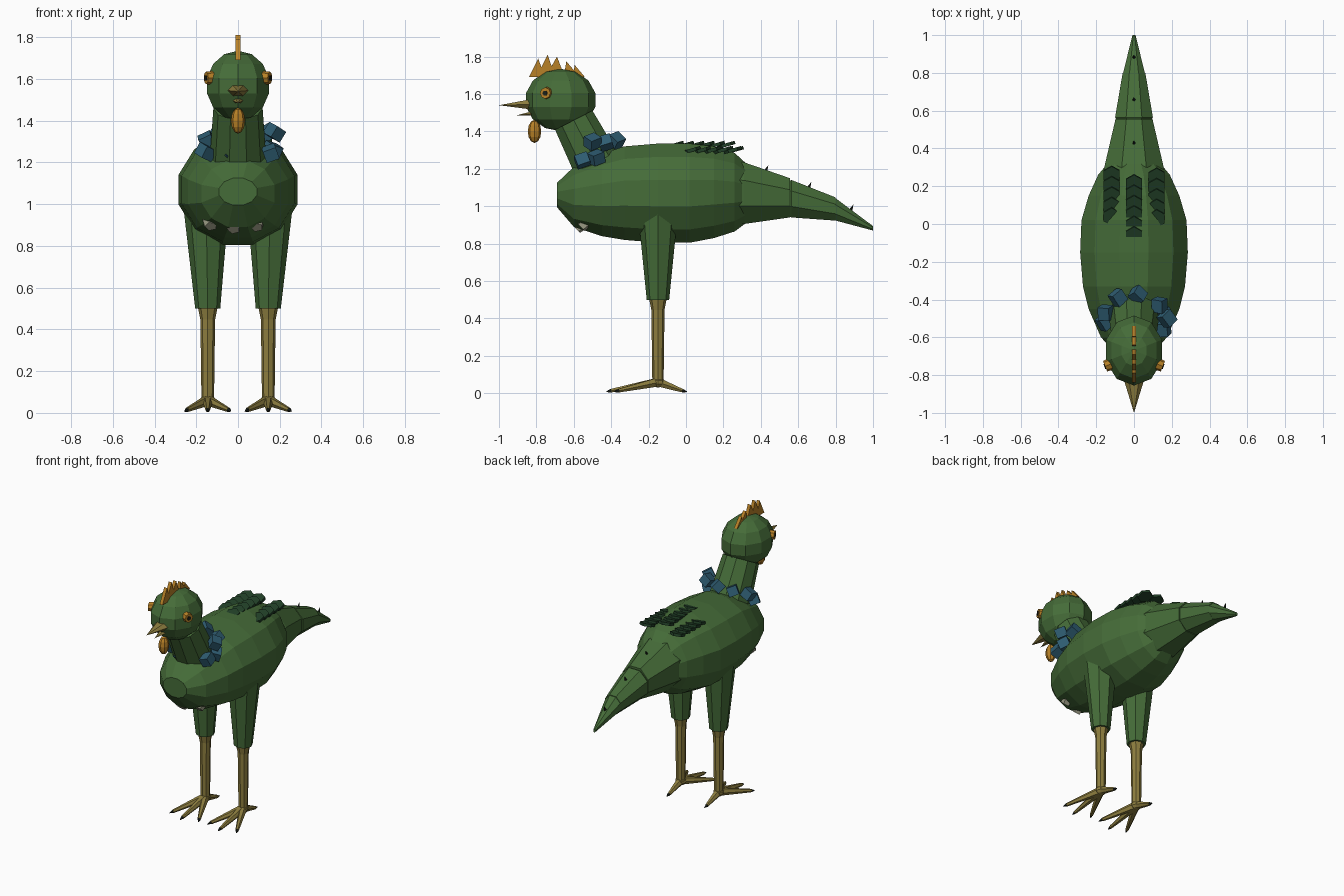
import bpy, bmesh
from math import cos, sin, pi, radians
from mathutils import Vector, Matrix, Euler

cube = bpy.data.objects.get("Cube")
if cube:
    bpy.data.objects.remove(cube, do_unlink=True)


def material(name, rgb):
    m = bpy.data.materials.new(name)
    m.use_nodes = True
    m.diffuse_color = (*rgb, 1)
    bsdf = m.node_tree.nodes["Principled BSDF"]
    bsdf.inputs["Base Color"].default_value = (*rgb, 1)
    bsdf.inputs["Roughness"].default_value = 0.8
    return m


GREEN = material("leaf green", (0.06, 0.15, 0.04))
DARK = material("dark green", (0.015, 0.05, 0.02))
OLIVE = material("horn olive", (0.27, 0.21, 0.05))
ORANGE = material("amber orange", (0.48, 0.22, 0.02))
BLUE = material("slate blue", (0.028, 0.11, 0.17))
BLACK = material("claw black", (0.01, 0.014, 0.01))
CREAM = material("pale scale", (0.35, 0.35, 0.25))


def finish(name, bm, mat):
    bmesh.ops.recalc_face_normals(bm, faces=bm.faces)
    mesh = bpy.data.meshes.new(name)
    bm.to_mesh(mesh)
    bm.free()
    mesh.materials.append(mat)
    ob = bpy.data.objects.new(name, mesh)
    bpy.context.collection.objects.link(ob)
    return ob


def loft(name, rings, sides, mat):
    """Skin elliptical rings given as (y, z, half width, half height)."""
    bm = bmesh.new()
    loops = []
    for y, z, w, h in rings:
        angles = [2 * pi * (i + 0.5) / sides for i in range(sides)]
        k = 1 / cos(pi / sides)
        loops.append([bm.verts.new((w * k * cos(a), y, z + h * k * sin(a))) for a in angles])
    for a, b in zip(loops, loops[1:]):
        for i in range(sides):
            j = (i + 1) % sides
            bm.faces.new((a[i], a[j], b[j], b[i]))
    bm.faces.new(loops[0])
    bm.faces.new(loops[-1])
    return finish(name, bm, mat)


def limb(name, start, end, r1, r2, mat, sides=8, flat=1.0):
    """Tapered rod between two points, optionally flattened."""
    p, q = Vector(start), Vector(end)
    d = q - p
    bm = bmesh.new()
    bmesh.ops.create_cone(bm, cap_ends=True, segments=sides, radius1=r1, radius2=r2, depth=d.length)
    turn = d.to_track_quat('Z', 'X').to_matrix().to_4x4()
    bm.transform(Matrix.Translation((p + q) / 2) @ turn @ Matrix.Diagonal((flat, 1, 1, 1)))
    return finish(name, bm, mat)


def ball(name, loc, size, mat, u=10, v=7):
    bm = bmesh.new()
    bmesh.ops.create_uvsphere(bm, u_segments=u, v_segments=v, radius=1)
    bm.transform(Matrix.Translation(loc) @ Matrix.Diagonal((*size, 1)))
    return finish(name, bm, mat)


def block(name, loc, size, turn, mat):
    bm = bmesh.new()
    bmesh.ops.create_cube(bm, size=1)
    rot = Euler([radians(a) for a in turn]).to_matrix().to_4x4()
    bm.transform(Matrix.Translation(loc) @ rot @ Matrix.Diagonal((*size, 1)))
    return finish(name, bm, mat)


def feather(name, loc, radius, tilt, mat):
    """Pointed six-sided plate."""
    bm = bmesh.new()
    bmesh.ops.create_cone(bm, cap_ends=True, segments=6, radius1=radius, radius2=radius, depth=0.018)
    bm.transform(Matrix.Translation(loc) @ Matrix.Rotation(radians(tilt), 4, 'X')
                 @ Matrix.Rotation(pi / 6 * (bm.verts and 0), 4, 'Z'))
    return finish(name, bm, mat)


def fin(name, outline, half, mat):
    """Upright plate from a side outline of (y, z) points."""
    bm = bmesh.new()
    face = bm.faces.new([bm.verts.new((-half, y, z)) for y, z in outline])
    ext = bmesh.ops.extrude_face_region(bm, geom=[face])["geom"]
    bmesh.ops.translate(bm, vec=(2 * half, 0, 0),
                        verts=[g for g in ext if isinstance(g, bmesh.types.BMVert)])
    return finish(name, bm, mat)


# Body, neck and head
loft("body", [(-0.69, 1.06, 0.09, 0.065), (-0.6, 1.05, 0.175, 0.16), (-0.45, 1.06, 0.24, 0.22),
              (-0.33, 1.07, 0.27, 0.25), (-0.15, 1.07, 0.285, 0.265), (0.02, 1.07, 0.278, 0.265),
              (0.15, 1.075, 0.24, 0.245), (0.26, 1.075, 0.19, 0.21), (0.32, 1.07, 0.14, 0.16),
              (0.37, 1.07, 0.06, 0.07)], 12, GREEN)
limb("neck", (0, -0.44, 1.15), (0, -0.6, 1.46), 0.14, 0.118, GREEN, 10)
ball("head", (0, -0.67, 1.568), (0.16, 0.19, 0.167), GREEN)

# Tail in three tapered segments with small spikes
loft("tail_base", [(0.18, 1.075, 0.18, 0.17), (0.31, 1.07, 0.155, 0.165),
                   (0.555, 1.045, 0.098, 0.105)], 8, GREEN)
loft("tail_middle", [(0.54, 1.04, 0.088, 0.09), (0.565, 1.04, 0.1, 0.1),
                     (0.8, 0.985, 0.06, 0.062)], 8, GREEN)
loft("tail_tip", [(0.79, 0.988, 0.06, 0.062), (1.0, 0.882, 0.008, 0.012)], 8, GREEN)
for i, (y, z) in enumerate([(0.43, 1.175), (0.66, 1.085), (0.885, 0.965)]):
    limb(f"tail_spike_{i}", (0, y - 0.01, z), (0, y + 0.01, z + 0.045), 0.014, 0, BLACK, 5)

# Beak, wattle and comb
limb("upper_beak", (0, -0.82, 1.545), (0, -1.0, 1.54), 0.055, 0, OLIVE, 6, 0.6)
limb("lower_beak", (0, -0.79, 1.5), (0, -0.91, 1.485), 0.036, 0, OLIVE, 6, 0.5)
ball("wattle", (0, -0.81, 1.4), (0.034, 0.036, 0.062), ORANGE, 8, 6)
for i, (y, z) in enumerate([(-0.79, 1.79), (-0.74, 1.81), (-0.69, 1.8), (-0.64, 1.775), (-0.595, 1.755)]):
    base = 1.69 if i in (0, 4) else 1.71
    lean = 0.05 if i < 3 else 0.01
    fin(f"comb_spike_{i}", [(y - lean, base), (y + 0.06 - lean / 2, base), (y, z)], 0.011, ORANGE)

# Paired parts: eyes, legs and feet
for side, s in (("left", 1), ("right", -1)):
    limb(f"{side}_eye", (s * 0.12, -0.74, 1.605), (s * 0.153, -0.753, 1.605), 0.033, 0.03, ORANGE, 8)
    limb(f"{side}_pupil", (s * 0.145, -0.75, 1.605), (s * 0.157, -0.755, 1.605), 0.014, 0.014, BLACK, 6)

    x, y = s * 0.145, -0.15
    limb(f"{side}_thigh", (s * 0.153, y, 1.0), (x, y, 0.5), 0.11, 0.06, GREEN)
    limb(f"{side}_knee", (x, y, 0.51), (x, y, 0.44), 0.048, 0.034, OLIVE)
    limb(f"{side}_shank", (x, y, 0.5), (x, y, 0.05), 0.036, 0.03, OLIVE)
    ball(f"{side}_ankle", (x, y, 0.06), (0.036, 0.036, 0.03), OLIVE, 8, 5)
    ankle = Vector((x, y, 0.06))
    toes = {"inner": (-s * 0.1, -0.21), "middle": (0, -0.25), "outer": (s * 0.1, -0.21), "back": (0, 0.13)}
    for toe, (dx, dy) in toes.items():
        tip = Vector((x + dx, y + dy, 0.014))
        limb(f"{side}_{toe}_toe", ankle, tip, 0.027, 0.011, OLIVE, 6)
        claw = Vector((dx, dy, 0)).normalized() * 0.026
        limb(f"{side}_{toe}_claw", tip, tip + claw - Vector((0, 0, 0.006)), 0.011, 0.002, BLACK, 5)

# Blue collar tufts around the base of the neck
tufts = [(0.175, -0.5, 1.345, 25), (0.155, -0.555, 1.245, -20), (0.165, -0.48, 1.26, 15),
         (0.135, -0.43, 1.34, -30), (0.02, -0.375, 1.35, 40), (-0.085, -0.39, 1.34, 20),
         (-0.15, -0.47, 1.305, -25), (-0.155, -0.52, 1.25, 20)]
for i, (x, y, z, turn) in enumerate(tufts):
    block(f"collar_tuft_{i}", (x, y, z), (0.065, 0.07, 0.06), (20, turn, turn + 20), BLUE)
limb("collar_front_tuft", (-0.03, -0.58, 1.22), (-0.06, -0.62, 1.235), 0.02, 0.005, BLUE, 4)

# Three rows of overlapping feathers on the back
for row, x, first, z, count in (("right", -0.118, 0.0, 1.3, 5), ("middle", 0, -0.1, 1.328, 6),
                                ("left", 0.12, -0.01, 1.3, 5)):
    for i in range(count):
        feather(f"{row}_back_feather_{i}", (x, first + 0.04 + 0.055 * i, z), 0.049, 16, DARK)

# Pale scales low on the breast
for i, (x, y, z) in enumerate([(-0.13, -0.525, 0.905), (-0.02, -0.575, 0.89), (0.09, -0.55, 0.9)]):
    limb(f"breast_scale_{i}", (x, y + 0.03, z + 0.03), (x, y - 0.012, z - 0.012), 0.042, 0.03, CREAM, 5)
